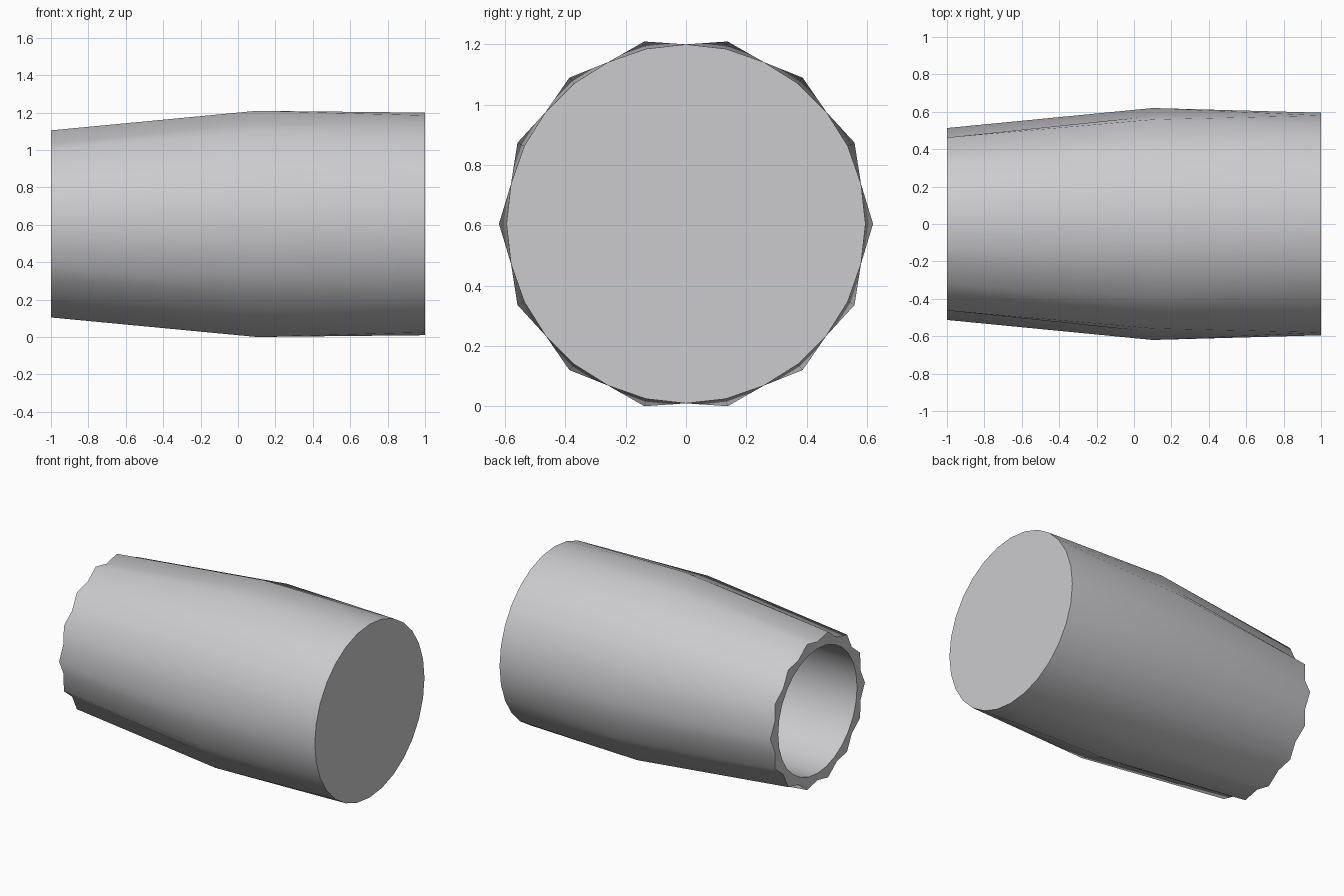
import bpy, bmesh
from math import cos, sin, pi

cube = bpy.data.objects.get("Cube")
if cube:
    bpy.data.objects.remove(cube)

POINTS = 14
SIDES = POINTS * 2
CENTRE_Z = 0.605

grey = bpy.data.materials.new("light_grey")
grey.use_nodes = True
colour = (0.6, 0.6, 0.62, 1)
grey.diffuse_color = colour
grey.node_tree.nodes["Principled BSDF"].inputs["Base Color"].default_value = colour

bm = bmesh.new()


def ring(x, peak, valley):
    """Scalloped ring around the x axis; even vertices are peaks."""
    verts = []
    for i in range(SIDES):
        r = valley if i % 2 else peak
        a = i * 2 * pi / SIDES
        verts.append(bm.verts.new((x, r * cos(a), CENTRE_Z + r * sin(a))))
    return verts


def bridge(a, b, split=False, smooth=True):
    """Join two rings; split runs each diagonal from a peak to a valley of b."""
    for i in range(SIDES):
        j = (i + 1) % SIDES
        if not split:
            faces = [(a[i], a[j], b[j], b[i])]
        elif i % 2 == 0:
            faces = [(a[i], a[j], b[j]), (a[i], b[j], b[i])]
        else:
            faces = [(a[i], a[j], b[i]), (a[j], b[j], b[i])]
        for f in faces:
            bm.faces.new(f).smooth = smooth


# Outer skin: fluted open end, widest belt, round closed end
mouth = ring(-1, 0.513, 0.475)
belt = ring(0.1, 0.62, 0.592)
end = ring(1, 0.595, 0.595)
bridge(mouth, belt, split=True)
bridge(belt, end, split=True)
bm.faces.new(end)

# Rim and round bore
bore_mouth = ring(-1, 0.428, 0.428)
bore_floor = ring(0.95, 0.428, 0.428)
bridge(bore_mouth, mouth, smooth=False)
bridge(bore_floor, bore_mouth)
bm.faces.new(bore_floor)

bmesh.ops.recalc_face_normals(bm, faces=bm.faces)

# Crisp edges at the rim, bore and closed end
for e in bm.edges:
    if any(not f.smooth for f in e.link_faces):
        e.smooth = False

mesh = bpy.data.meshes.new("fluted_sleeve")
bm.to_mesh(mesh)
bm.free()
mesh.materials.append(grey)
sleeve = bpy.data.objects.new("fluted_sleeve", mesh)
bpy.context.collection.objects.link(sleeve)
